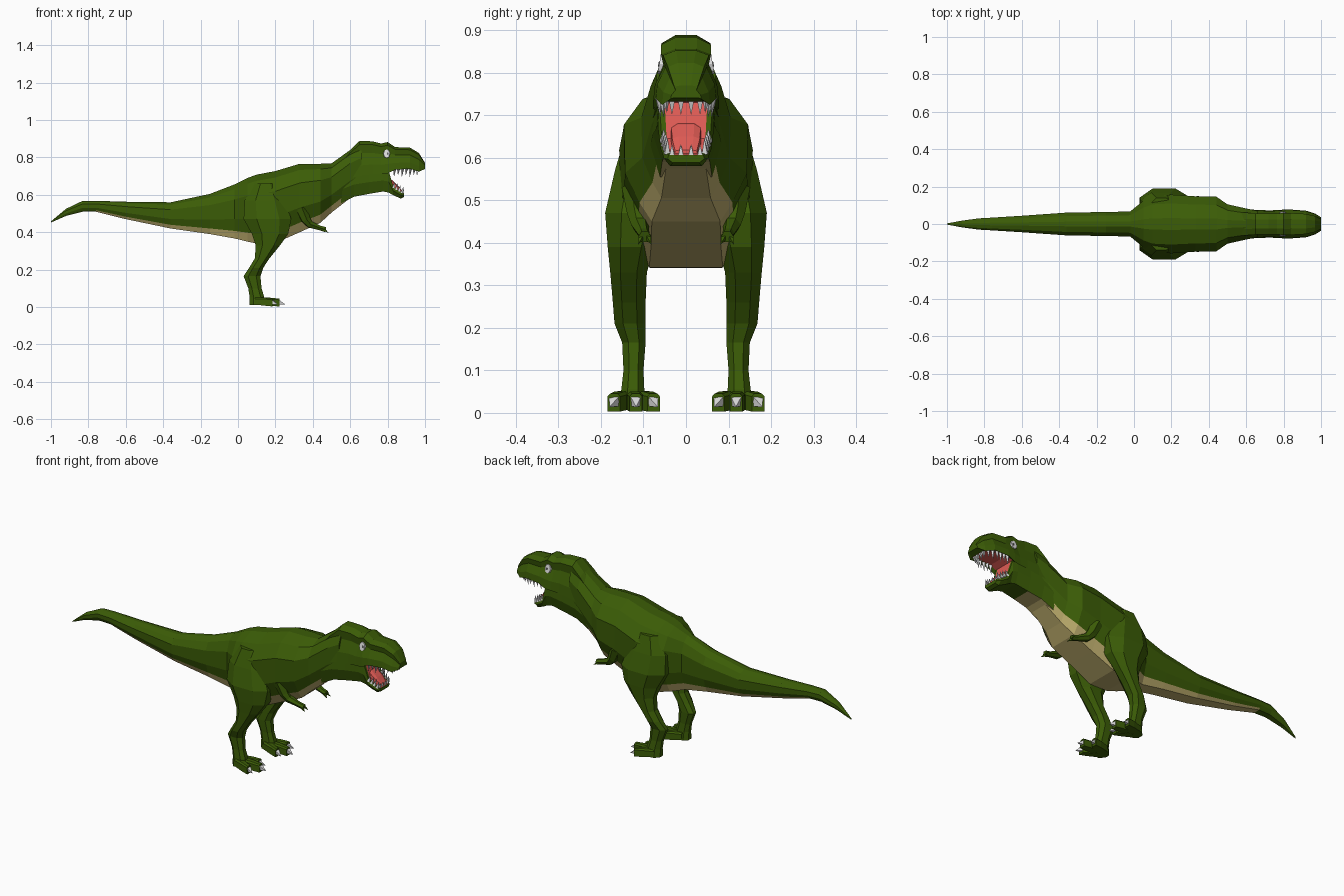
import bpy, bmesh, math
from mathutils import Vector

if "Cube" in bpy.data.objects:
    bpy.data.objects.remove(bpy.data.objects["Cube"])


def material(name, rgb):
    m = bpy.data.materials.new(name)
    m.diffuse_color = (*rgb, 1)
    m.use_nodes = True
    m.node_tree.nodes["Principled BSDF"].inputs["Base Color"].default_value = m.diffuse_color
    return m


GREEN = material("skin green", (0.044, 0.108, 0.002))
TAN = material("belly tan", (0.50, 0.41, 0.15))
RED = material("mouth red", (0.74, 0.105, 0.09))
WHITE = material("tooth white", (0.75, 0.75, 0.75))
GREY = material("pupil grey", (0.12, 0.12, 0.12))


def finish(name, bm, mats, rule=None):
    bm.faces.index_update()
    bmesh.ops.recalc_face_normals(bm, faces=bm.faces)
    bm.normal_update()
    if rule:
        for f in bm.faces:
            f.material_index = rule(f, f.calc_center_median())
    me = bpy.data.meshes.new(name)
    bm.to_mesh(me)
    bm.free()
    for m in mats:
        me.materials.append(m)
    ob = bpy.data.objects.new(name, me)
    bpy.context.collection.objects.link(ob)
    return ob


def add_loft(bm, rings):
    vs = [[bm.verts.new(p) for p in r] for r in rings]
    n = len(vs[0])
    for a, b in zip(vs, vs[1:]):
        for i in range(n):
            j = (i + 1) % n
            bm.faces.new((a[i], a[j], b[j], b[i]))
    bm.faces.new(vs[0])
    bm.faces.new(vs[-1][::-1])


def add_cone(bm, base, tip, r, sides=4):
    base, tip = Vector(base), Vector(tip)
    q = (tip - base).to_track_quat('Z', 'Y')
    ring = [bm.verts.new(base + q @ Vector((r * math.cos(a), r * math.sin(a), 0)))
            for a in (2 * math.pi * i / sides + math.pi / 4 for i in range(sides))]
    t = bm.verts.new(tip)
    for i in range(sides):
        bm.faces.new((ring[i], ring[(i + 1) % sides], t))
    bm.faces.new(ring[::-1])


def mirrored(name, build, mats, rule=None):
    for side, s in (("left", 1), ("right", -1)):
        bm = bmesh.new()
        build(bm)
        for v in bm.verts:
            v.co.y *= s
        finish(side + "_" + name, bm, mats, rule)


def sections(rows, profile):
    """Rows of x, bottom, top, half width; profile is half a cross-section."""
    rings = []
    for x, zb, zt, w in rows:
        half = [(x, w * a, zb + (zt - zb) * b) for a, b in profile]
        rings.append(half + [(x, -y, z) for x, y, z in half[::-1]])
    return rings


# Torso, tail and neck base; the three lowest strips are the pale belly
body = [(-1, .452, .458, .003), (-.92, .487, .525, .018), (-.83, .51, .568, .03),
        (-.76, .51, .568, .034), (-.6, .47, .563, .044), (-.36, .42, .56, .061),
        (-.15, .39, .605, .064), (-.02, .367, .655, .067), (.05, .35, .69, .125),
        (.1, .34, .708, .15), (.2, .342, .727, .157), (.33, .40, .766, .148),
        (.44, .45, .766, .146), (.5, .505, .768, .105), (.6, .583, .84, .083),
        (.66, .61, .87, .07)]
bm = bmesh.new()
add_loft(bm, sections(body, [(.2, 1), (.7, .91), (1, .72), (.98, .36), (.75, .14), (.55, 0)]))
finish("body", bm, [GREEN, TAN],
       lambda f, c: int(f.index % 12 in (4, 5, 6) and -.77 < c.x < .65))

# Skull and upper jaw with a red palate
skull = [(.55, .66, .785, .085), (.6, .69, .84, .08), (.65, .70, .888, .075),
         (.72, .71, .886, .073), (.765, .712, .874, .074), (.8, .715, .882, .077),
         (.84, .735, .855, .077), (.92, .739, .852, .071), (.968, .724, .823, .056),
         (1.0, .738, .77, .036)]
bm = bmesh.new()
add_loft(bm, sections(skull, [(.33, 1), (.76, .9), (.68, .65), (.95, .3), (1, 0), (.8, .08)]))
finish("upper_head", bm, [GREEN, RED],
       lambda f, c: int(f.normal.z < -.5 and .8 < c.x < .97 and abs(c.y) < .03))

# Throat and lower jaw, with the open mouth lining on the front slope
jaw = [(.55, .555, .70, .085), (.62, .59, .72, .078), (.7, .605, .73, .071),
       (.775, .618, .735, .068), (.805, .612, .73, .066), (.83, .598, .645, .06),
       (.87, .58, .617, .052), (.888, .588, .606, .043)]
bm = bmesh.new()
add_loft(bm, sections(jaw, [(.76, 1), (.95, 1), (1, .5), (.72, 0)]))


def jaw_rule(f, c):
    if c.x > .8 and abs(c.y) < .02 and f.normal.z > .1:
        return 2
    return int(f.normal.z < -.8 and c.x < .72)


finish("lower_jaw", bm, [GREEN, TAN, RED], jaw_rule)

# Tongue
bm = bmesh.new()
add_loft(bm, sections([(.80, .63, .69, .038), (.825, .62, .678, .038), (.855, .612, .65, .036),
                       (.882, .603, .618, .028)], [(.5, 1), (.9, .85), (1, 0)]))
finish("tongue", bm, [RED])


# Teeth, rooted just inside the lips
def teeth(bm):
    for i in range(6):
        x = .838 + .021 * i
        y = .063 - max(0, x - .9) * .35
        add_cone(bm, (x, y, .745), (x - .004, y - .003, .695 + .01 * (i % 2)), .0105)
    for y in (.012, .033):
        add_cone(bm, (.962, y, .738), (.956, y, .70), .0105)
        add_cone(bm, (.88, y, .602), (.888, y, .632), .01)
    for i in range(4):
        x = .83 + .015 * i
        add_cone(bm, (x, .054 - .003 * i, .636 - .009 * i), (x + .01, .052 - .003 * i, .67 - .008 * i), .0095)


mirrored("teeth", teeth, [WHITE])


# Eyes with pupils, leaning outward at the bottom like the cheek
def disc(x, y, z, r, depth):
    def build(bm):
        rings = []
        for k, yy in ((1, y - .015), (.85, y + depth)):
            ring = []
            for i in range(8):
                dz = 1.35 * r * k * math.sin(math.pi * i / 4)
                ring.append((x + r * k * math.cos(math.pi * i / 4), yy - .18 * dz, z + dz))
            rings.append(ring)
        add_loft(bm, rings)
    return build


mirrored("eye", disc(.795, .056, .82, .02, .007), [WHITE])
mirrored("pupil", disc(.80, .056, .82, .0055, .009), [GREY])

# Legs: height, back x, front x, inner y, outer y
leg = [(.66, .09, .2, .05, .14), (.57, .035, .25, .05, .167), (.47, .03, .285, .05, .19),
       (.39, .075, .268, .075, .184), (.33, .095, .225, .092, .178), (.26, .09, .168, .095, .172),
       (.21, .06, .135, .095, .168), (.165, .03, .12, .095, .15), (.1, .055, .126, .1, .147),
       (.055, .062, .14, .098, .152), (.012, .062, .14, .09, .16)]


def leg_build(bm):
    rings = []
    for z, xb, xf, yi, yo in leg:
        cx, cy, hx, hy = (xb + xf) / 2, (yi + yo) / 2, (xf - xb) / 2, (yo - yi) / 2
        rings.append([(cx + hx * a, cy + hy * b, z) for a, b in
                      ((1, .45), (.5, 1), (-.45, 1), (-1, .3), (-1, -.45), (-.5, -1), (.5, -1), (1, -.45))])
    add_loft(bm, rings)


mirrored("leg", leg_build, [GREEN])

# Toes: end x, end y, root y
TOES = [(.185, .076, .108), (.222, .118, .122), (.185, .17, .138)]


def toes_build(bm):
    for ex, ey, ry in TOES:
        rings = []
        for t, w, h in ((0, .02, .052), (.6, .019, .05), (1, .015, .045)):
            x, y = .09 + (ex - .09) * t, ry + (ey - ry) * t
            zb = .013 - .01 * t
            rings.append([(x, y - w, zb), (x, y - w, h * .85), (x, y - w * .6, h),
                          (x, y + w * .6, h), (x, y + w, h * .85), (x, y + w, zb)])
        add_loft(bm, rings)


def claws_build(bm):
    for ex, ey, ry in TOES:
        d = Vector((ex - .09, ey - ry, 0)).normalized()
        b = Vector((ex, ey, .026)) - d * .004
        add_cone(bm, b, b + d * .034 - Vector((0, 0, .012)), .0165)


mirrored("toes", toes_build, [GREEN])
mirrored("toe_claws", claws_build, [WHITE])


# Small arms with two fingers
def arm_build(bm):
    path = [(.335, .118, .53, .034), (.362, .112, .468, .027), (.385, .108, .442, .021),
            (.44, .10, .422, .014), (.468, .097, .414, .015)]
    rings = []
    for i, (x, y, z, r) in enumerate(path):
        a, b = Vector(path[max(0, i - 1)][:3]), Vector(path[min(4, i + 1)][:3])
        q = (b - a).to_track_quat('Z', 'Y')
        rings.append([Vector((x, y, z)) + q @ Vector((r * math.cos(k * math.pi / 3),
                      r * math.sin(k * math.pi / 3), 0)) for k in range(6)])
    add_loft(bm, rings)
    for dy in (-.012, .012):
        add_cone(bm, (.46, .097 + dy * .6, .414), (.484, .097 + dy * 1.3, .396), .009)


mirrored("arm", arm_build, [GREEN])
